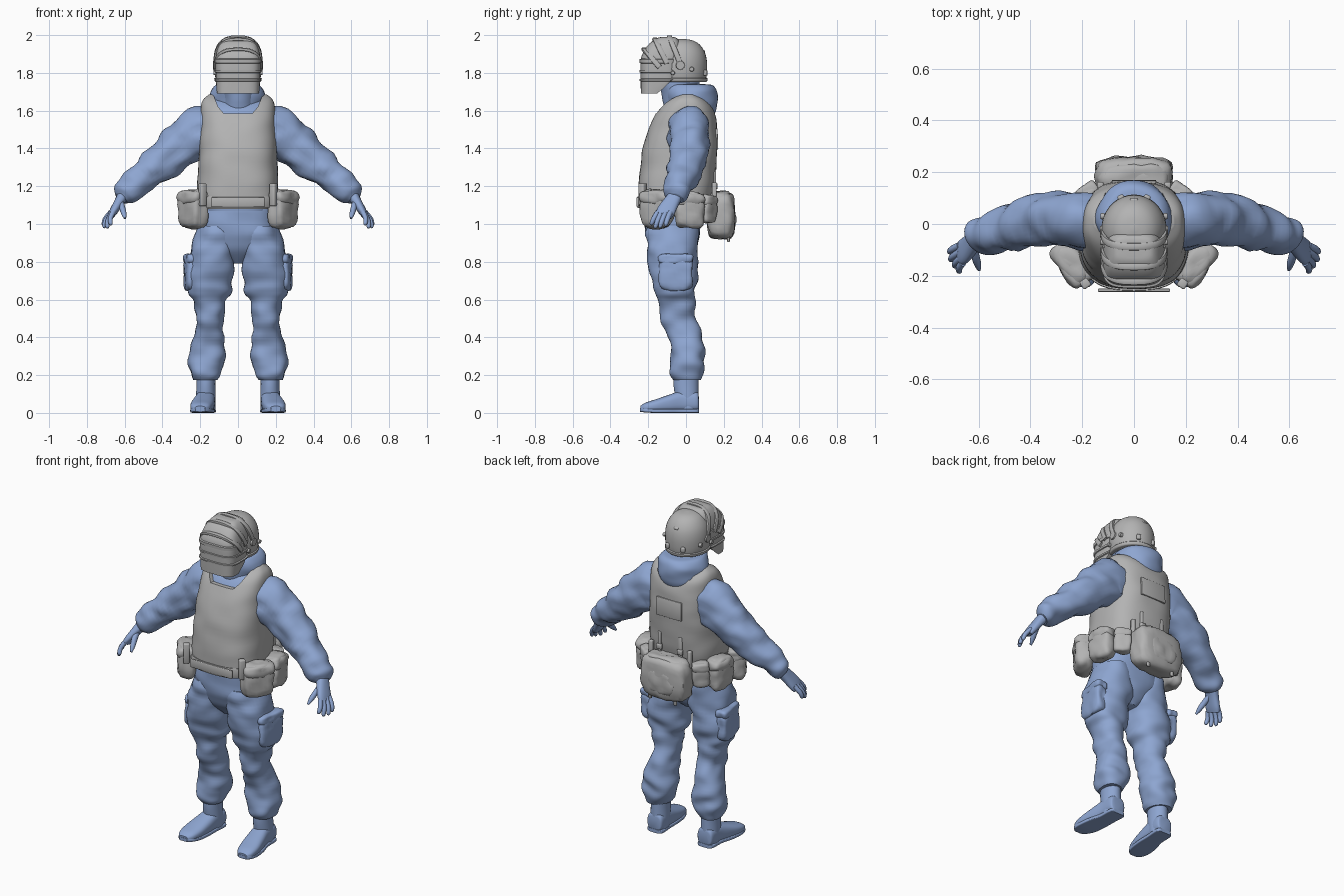
import bpy, bmesh, math
from mathutils import Vector, Matrix, noise

if "Cube" in bpy.data.objects:
    bpy.data.objects.remove(bpy.data.objects["Cube"])


def material(name, rgb):
    m = bpy.data.materials.new(name)
    m.diffuse_color = (*rgb, 1)
    m.use_nodes = True
    m.node_tree.nodes["Principled BSDF"].inputs["Base Color"].default_value = m.diffuse_color
    return m


BLUE = material("blue cloth", (0.27, 0.38, 0.64))
GREY = material("grey gear", (0.45, 0.45, 0.45))


def finish(bm, name, mat, mirror=False, angle=40):
    """Turn a bmesh into a smooth shaded object, optionally mirrored in x."""
    bmesh.ops.recalc_face_normals(bm, faces=bm.faces)
    me = bpy.data.meshes.new(name)
    bm.to_mesh(me)
    bm.free()
    me.materials.append(mat)
    me.shade_smooth()
    me.set_sharp_from_angle(angle=math.radians(angle))
    ob = bpy.data.objects.new(name, me)
    bpy.context.collection.objects.link(ob)
    if mirror:
        m = ob.modifiers.new("mirror", 'MIRROR')
        m.use_mirror_merge = False
    return ob


def spline(rings, steps):
    """Catmull-Rom resampling of ring tuples."""
    out = []
    for i in range(len(rings) - 1):
        a, b, c, d = (rings[max(0, min(len(rings) - 1, i + k))] for k in (-1, 0, 1, 2))
        for s in range(steps):
            t = s / steps
            out.append([0.5 * (2 * q + (r - p) * t + (2 * p - 5 * q + 4 * r - u) * t * t
                               + (3 * q - p - 3 * r + u) * t ** 3) for p, q, r, u in zip(a, b, c, d)])
    return out + [list(rings[-1])]


def loft(name, rings, mat, axis='Z', n=2, segs=36, steps=5, fold=0, freq=9,
         mirror=False, fix=None):
    """Skin superellipse rings (x, y, z, radius_u, radius_v)."""
    rs = spline(rings, steps)
    bm = bmesh.new()
    loops = []
    for i, (x, y, z, a, b) in enumerate(rs):
        c = Vector((x, y, z))
        if axis == 'Z':
            u, v = Vector((1, 0, 0)), Vector((0, 1, 0))
        elif axis == 'Y':
            u, v = Vector((1, 0, 0)), Vector((0, 0, 1))
        else:
            t = (Vector(rs[min(i + 1, len(rs) - 1)][:3]) - Vector(rs[max(i - 1, 0)][:3])).normalized()
            v = t.cross(Vector((0, 1, 0))).normalized()
            u = v.cross(t)
        loop = []
        for k in range(segs):
            w = 2 * math.pi * k / segs
            cu, sv = math.cos(w), math.sin(w)
            off = (u * a * math.copysign(abs(cu) ** (2 / n), cu)
                   + v * b * math.copysign(abs(sv) ** (2 / n), sv))
            p = c + off
            if fold:
                q = Vector((p.x * freq, p.y * freq, p.z * freq * 1.7))
                p += off.normalized() * fold * noise.noise(q)
            loop.append(bm.verts.new(fix(p) if fix else p))
        loops.append(loop)
    for l0, l1 in zip(loops, loops[1:]):
        for k in range(segs):
            j = (k + 1) % segs
            bm.faces.new((l0[k], l0[j], l1[j], l1[k]))
    bm.faces.new(loops[0])
    bm.faces.new(loops[-1])
    return finish(bm, name, mat, mirror)


def box(name, loc, size, mat, turn=0, tilt=0, bevel=0.01, puff=0, mirror=False):
    """Rounded box, puffed out in the middle for stuffed pouches."""
    bm = bmesh.new()
    bmesh.ops.create_cube(bm, size=1)
    bmesh.ops.scale(bm, vec=size, verts=bm.verts)
    if puff:
        bmesh.ops.subdivide_edges(bm, edges=bm.edges, cuts=7, use_grid_fill=True)
        for v in bm.verts:
            r = [2 * c / s for c, s in zip(v.co, size)]
            rad = max(1, sum(abs(c) ** 5 for c in r) ** 0.2)
            v.co = v.co / rad * (1 + puff * (1 - min(abs(c) for c in r)))
            v.co += v.co.normalized() * 0.012 * noise.noise(v.co * 22 + Vector(loc) * 9)
    else:
        bmesh.ops.bevel(bm, geom=bm.edges, offset=bevel, segments=2, affect='EDGES', profile=0.5)
    m = Matrix.Translation(loc) @ Matrix.Rotation(math.radians(turn), 4, 'Z') \
        @ Matrix.Rotation(math.radians(tilt), 4, 'X')
    bmesh.ops.transform(bm, matrix=m, verts=bm.verts)
    return finish(bm, name, mat, mirror, 50)


def stack(cx, rows):
    """Rows (z, cy, rx, ry) to vertical loft rings."""
    return [(cx, cy, z, rx, ry) for z, cy, rx, ry in rows]


# ---- trousers
loft("trouser_seat", stack(0, [(1.13, -.06, .195, .155), (1.0, -.068, .208, .15),
     (.92, -.068, .195, .137), (.85, -.065, .13, .11), (.79, -.06, .03, .06)]), BLUE, n=2.4, fold=.01)
loft("trouser_leg", [(.11, -.07, .99, .10, .135), (.122, -.07, .9, .118, .135),
     (.138, -.07, .8, .124, .13), (.15, -.062, .7, .122, .118), (.152, -.055, .635, .117, .102),
     (.15, -.05, .59, .09, .092), (.148, -.04, .5, .073, .094), (.15, -.01, .42, .075, .094),
     (.165, .01, .33, .094, .092), (.17, .01, .26, .1, .09), (.17, 0, .205, .078, .088),
     (.17, 0, .175, .058, .07)], BLUE, n=2.3, fold=.018, mirror=True)
box("thigh_pocket", (.245, -.055, .735), (.07, .17, .17), BLUE, turn=-8, puff=.06, mirror=True)
box("thigh_pocket_flap", (.243, -.055, .815), (.075, .18, .05), BLUE, turn=-8, puff=.04, mirror=True)

# ---- boots
loft("boot_shaft", stack(.17, [(.22, 0, .05, .065), (.15, 0, .05, .066), (.08, .005, .052, .062),
     (.02, .01, .05, .058)]), BLUE, mirror=True)
loft("boot_foot", [(.17, .068, .05, .035, .035), (.17, .055, .06, .05, .055), (.173, -.02, .06, .052, .058),
     (.182, -.09, .048, .058, .048), (.192, -.16, .036, .06, .036), (.198, -.215, .028, .05, .026),
     (.2, -.242, .022, .028, .014)], BLUE, axis='Y', n=2.6, mirror=True,
     fix=lambda p: Vector((p.x, p.y, max(p.z, 0.008))))
loft("boot_sole", [(.17, .07, .011, .036, .011), (.17, .05, .011, .052, .011), (.174, -.03, .011, .052, .011),
     (.184, -.1, .011, .061, .011), (.192, -.17, .011, .061, .011), (.198, -.22, .014, .048, .011),
     (.2, -.244, .016, .026, .01)], BLUE, axis='Y', n=6, mirror=True)

# ---- jacket, hood and head
body = [(1.08, -.06, .2, .183), (1.15, -.055, .213, .195), (1.25, -.045, .211, .2), (1.38, -.033, .206, .199),
        (1.48, -.02, .201, .186), (1.56, -.008, .199, .165), (1.62, 0, .195, .138), (1.66, .006, .183, .098),
        (1.685, .01, .155, .05)]
loft("jacket_body", stack(0, [(z - .012, cy, rx - .018, ry - .018) for z, cy, rx, ry in body]), BLUE, n=2.6)
loft("jacket_sleeve", [(.13, .01, 1.48, .115, .14), (.22, .015, 1.475, .115, .135), (.3, .02, 1.415, .104, .117),
     (.4, .008, 1.335, .098, .103), (.5, -.02, 1.25, .085, .087), (.565, -.04, 1.19, .072, .075),
     (.6, -.05, 1.155, .062, .062), (.618, -.058, 1.135, .04, .036)], BLUE, axis='path',
     fold=.02, freq=10, mirror=True)
loft("hood_collar", stack(0, [(1.57, .03, .11, .115), (1.62, .032, .135, .13), (1.67, .03, .145, .137),
     (1.71, .025, .138, .134), (1.735, .015, .118, .12), (1.74, 0, .09, .1)]), BLUE, fold=.012)
loft("masked_head", stack(0, [(1.6, -.02, .085, .09), (1.68, -.03, .088, .1), (1.76, -.035, .098, .11),
     (1.84, -.03, .1, .11)]), BLUE, fold=.008)

# ---- hands
loft("glove_palm", [(.605, -.05, 1.155, .036, .032), (.63, -.078, 1.115, .042, .026),
     (.657, -.105, 1.07, .048, .022), (.672, -.118, 1.045, .044, .017)], BLUE, axis='path', n=2.4, mirror=True)
for i, (by, tx, ty, tz) in enumerate([(-.083, .716, -.11, .99), (-.107, .712, -.14, .98),
                                      (-.13, .695, -.165, .978), (-.15, .676, -.186, .995)]):
    base, tip = Vector((.674 - i * .004, by, 1.062)), Vector((tx, ty, tz))
    mid = base.lerp(tip, .55) + Vector((.006, 0, .004))
    loft("finger", [(*base, .014, .014), (*mid, .0135, .013), (*base.lerp(tip, .9), .011, .011),
                    (*tip, .004, .004)], BLUE, axis='path', segs=14, steps=3, mirror=True)
loft("thumb", [(.622, -.075, 1.125, .018, .016), (.614, -.12, 1.09, .018, .016), (.604, -.155, 1.055, .014, .014),
     (.598, -.178, 1.03, .006, .006)], BLUE, axis='path', segs=14, steps=3, mirror=True)

# ---- armour vest with a cut neckline
vest = loft("armour_vest", stack(0, body), GREY, n=2.7, segs=64, fold=.006, freq=7)
bm = bmesh.new()
prof = [(-.075, 1.585), (.075, 1.585), (.105, 1.62), (.145, 1.72), (-.145, 1.72), (-.105, 1.62)]
front = bm.faces.new([bm.verts.new((x, -.4, z)) for x, z in prof])
ext = bmesh.ops.extrude_face_region(bm, geom=[front])["geom"]
bmesh.ops.translate(bm, vec=(0, .52, 0), verts=[g for g in ext if isinstance(g, bmesh.types.BMVert)])
cutter = finish(bm, "neck_cutter", GREY)
cutter.hide_render = True
mod = vest.modifiers.new("neckline", 'BOOLEAN')
mod.operation, mod.solver, mod.object = 'DIFFERENCE', 'EXACT', cutter
bpy.context.view_layer.objects.active = vest
bpy.ops.object.modifier_apply(modifier="neckline")
vest.data.set_sharp_from_angle(angle=math.radians(40))
bpy.data.objects.remove(cutter)
box("back_patch", (0, .163, 1.45), (.17, .012, .11), GREY, tilt=2, bevel=.003)

# ---- belt and pouches
loft("belt", stack(0, [(1.085, -.058, .21, .196), (1.09, -.058, .215, .2), (1.14, -.056, .219, .202),
     (1.145, -.056, .214, .198)]), GREY, n=2.7, segs=64, steps=2)
box("belt_front_plate", (0, -.256, 1.117), (.28, .012, .05), GREY, bevel=.004)
pouches = [("front_pouch", .238, -.155, 1.08, -35, .095, .165, .19),
           ("side_pouch", .245, .02, 1.075, 8, .09, .14, .175),
           ("rear_pouch", .18, .115, 1.08, 52, .06, .09, .14)]
for name, x, y, z, turn, depth, width, height in pouches:
    box(name, (x, y, z), (depth, width, height), GREY, turn=turn, puff=.08, mirror=True)
    box(name + "_flap", (x, y, z + height * .32), (depth * 1.08, width * 1.04, height * .36), GREY,
        turn=turn, puff=.06, mirror=True)
box("belt_tool", (.188, -.23, 1.155), (.035, .035, .12), GREY, turn=-35, bevel=.006, mirror=True)
box("rear_tool", (.13, .15, 1.15), (.025, .025, .14), GREY, bevel=.006, mirror=True)

# ---- rear pack
box("rear_pack", (0, .185, 1.045), (.28, .135, .23), GREY, puff=.08)
box("rear_pack_lid", (0, .18, 1.125), (.25, .1, .09), GREY, puff=.08)
box("rear_pack_pocket", (0, .225, 1.03), (.18, .07, .14), GREY, puff=.06)
box("pack_strap", (.07, .152, 1.21), (.022, .014, .16), GREY, bevel=.004, mirror=True)
box("pack_buckle", (.07, .158, 1.2), (.034, .02, .03), GREY, bevel=.005, mirror=True)
box("pack_hanging_strap", (.085, .225, .945), (.02, .014, .08), GREY, bevel=.004, mirror=True)

# ---- helmet
loft("helmet_shell", stack(0, [(1.755, -.02, .115, .124), (1.8, -.02, .124, .131), (1.86, -.02, .124, .131),
     (1.91, -.02, .112, .119), (1.95, -.02, .086, .092), (1.972, -.02, .052, .055), (1.98, -.02, .008, .008)]), GREY)
loft("helmet_rim", stack(0, [(1.752, -.02, .116, .126), (1.756, -.02, .123, .132), (1.77, -.02, .126, .134),
     (1.774, -.02, .12, .129)]), GREY, steps=2)
slant = lambda p: Vector((p.x, p.y, max(p.z, 1.69 + .95 * (p.y + .15))))
loft("visor", stack(0, [(1.69, -.155, .112, .084), (1.75, -.142, .116, .098), (1.86, -.135, .119, .105),
     (1.91, -.126, .113, .1), (1.955, -.112, .097, .082), (1.985, -.1, .07, .05), (1.99, -.1, .03, .02)]),
     GREY, n=3.6, segs=48, fix=slant)
for name, z, h in (("visor_lower_band", 1.755, .012), ("visor_window_sill", 1.8, .014), ("visor_brow", 1.85, .022)):
    loft(name, stack(0, [(z, -.14, .118, .1), (z + .003, -.138, .123, .108), (z + h, -.138, .124, .109),
         (z + h + .003, -.138, .117, .1)]), GREY, n=3.6, segs=48, steps=1, fix=slant)
# arched ribs across the top of the visor
for name, (by, bz), (ty, tz) in (("brow_arch", (-.14, 1.83), (-.222, 1.925)),
                                 ("middle_arch", (-.1, 1.85), (-.165, 1.978)),
                                 ("rear_arch", (-.03, 1.85), (-.088, 1.99))):
    path = []
    for k in range(17):
        t = math.pi * k / 16
        s = math.sin(t) ** .75
        path.append((.121 * math.copysign(abs(math.cos(t)) ** .75, math.cos(t)),
                     by + (ty - by) * s, bz + (tz - bz) * s, .014, .009))
    loft(name, path, GREY, axis='path', n=4, segs=12, steps=1)
# hinge and bolts
for name, y, z, r, d in (("visor_hinge", -.03, 1.84, .026, .02), ("helmet_bolt", .03, 1.82, .013, .016),
                         ("chin_strap_bolt", -.07, 1.8, .012, .016)):
    bm = bmesh.new()
    bmesh.ops.create_cone(bm, cap_ends=True, segments=16, radius1=r, radius2=r * .85, depth=d,
                          matrix=Matrix.Translation((.122, y, z)) @ Matrix.Rotation(math.pi / 2, 4, 'Y'))
    finish(bm, name, GREY, True)
box("helmet_rear_bolt", (.05, .1, 1.8), (.025, .025, .03), GREY, turn=-25, bevel=.006, mirror=True)
box("helmet_rear_clip", (0, .085, 1.915), (.03, .03, .02), GREY, tilt=-30, bevel=.006)
